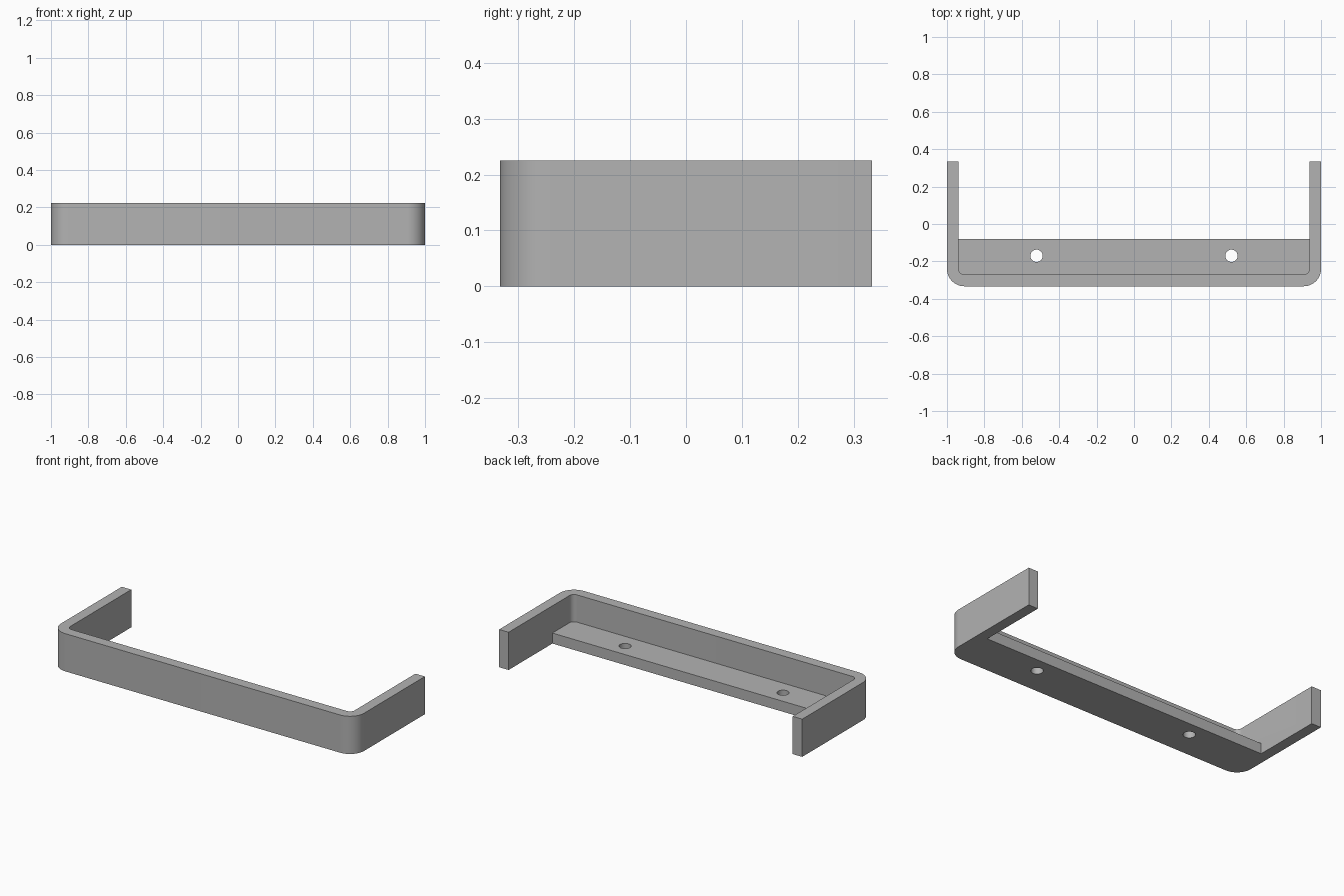
import bpy
import bmesh
from math import sin, cos, pi, radians
from mathutils import Vector

if "Cube" in bpy.data.objects:
    bpy.data.objects.remove(bpy.data.objects["Cube"], do_unlink=True)

HALF_X, HALF_Y, HEIGHT = 1.0, 0.333, 0.225
WALL = 0.0625            # wall and shelf thickness
OUTER_R, INNER_R = 0.093, 0.03
SHELF_BACK = -0.08
HOLE_X, HOLE_Y, HOLE_R = 0.521, -0.17, 0.033

grey = bpy.data.materials.new("plain grey")
grey.use_nodes = True
colour = (0.45, 0.45, 0.45, 1)
grey.diffuse_color = colour
grey.node_tree.nodes["Principled BSDF"].inputs["Base Color"].default_value = colour


def prism(name, outline, z0, z1):
    """Extrude a closed outline upward into a solid."""
    bm = bmesh.new()
    face = bm.faces.new([bm.verts.new((x, y, z0)) for x, y in outline])
    new = bmesh.ops.extrude_face_region(bm, geom=[face])["geom"]
    bmesh.ops.translate(bm, vec=Vector((0, 0, z1 - z0)),
                        verts=[v for v in new if isinstance(v, bmesh.types.BMVert)])
    bmesh.ops.recalc_face_normals(bm, faces=bm.faces[:])
    mesh = bpy.data.meshes.new(name)
    bm.to_mesh(mesh)
    bm.free()
    mesh.materials.append(grey)
    obj = bpy.data.objects.new(name, mesh)
    bpy.context.collection.objects.link(obj)
    return obj


def u_path(inset, radius, steps=12):
    """U-shaped path from the left arm's end round the front to the right's."""
    x, y = HALF_X - inset, -HALF_Y + inset
    corner = [(x - radius + radius * cos(a), y + radius - radius * sin(a))
              for a in (pi / 2 * i / steps for i in range(steps + 1))]
    half = [(x, HALF_Y)] + corner
    return half + [(-px, py) for px, py in reversed(half)]


def combine(target, other, operation):
    """Apply a boolean and discard the helper."""
    mod = target.modifiers.new(operation.title(), 'BOOLEAN')
    mod.operation, mod.solver, mod.object = operation, 'EXACT', other
    bpy.context.view_layer.objects.active = target
    bpy.ops.object.modifier_apply(modifier=mod.name)
    bpy.data.objects.remove(other, do_unlink=True)


# Curved wall with two arms
bracket = prism("bracket", u_path(0, OUTER_R) + u_path(WALL, INNER_R)[::-1], 0, HEIGHT)

# Shelf along the inside of the front wall
sx, sy = HALF_X - WALL / 2, -HALF_Y + WALL / 2
c = 0.04  # clipped corners stay inside the wall
shelf = prism("shelf", [(-sx, SHELF_BACK), (-sx, sy + c), (-sx + c, sy),
                        (sx - c, sy), (sx, sy + c), (sx, SHELF_BACK)], 0, WALL)
combine(bracket, shelf, 'UNION')

# Screw holes
for side in (-1, 1):
    ring = [(side * HOLE_X + HOLE_R * cos(2 * pi * i / 32),
             HOLE_Y + HOLE_R * sin(2 * pi * i / 32)) for i in range(32)]
    cutter = prism("hole_cutter", ring, -0.1, WALL + 0.1)
    cutter.hide_render = True
    combine(bracket, cutter, 'DIFFERENCE')

# Smooth curved faces, keeping crisp edges
bpy.ops.object.select_all(action='DESELECT')
bracket.select_set(True)
bpy.context.view_layer.objects.active = bracket
bpy.ops.object.shade_smooth_by_angle(angle=radians(30))
